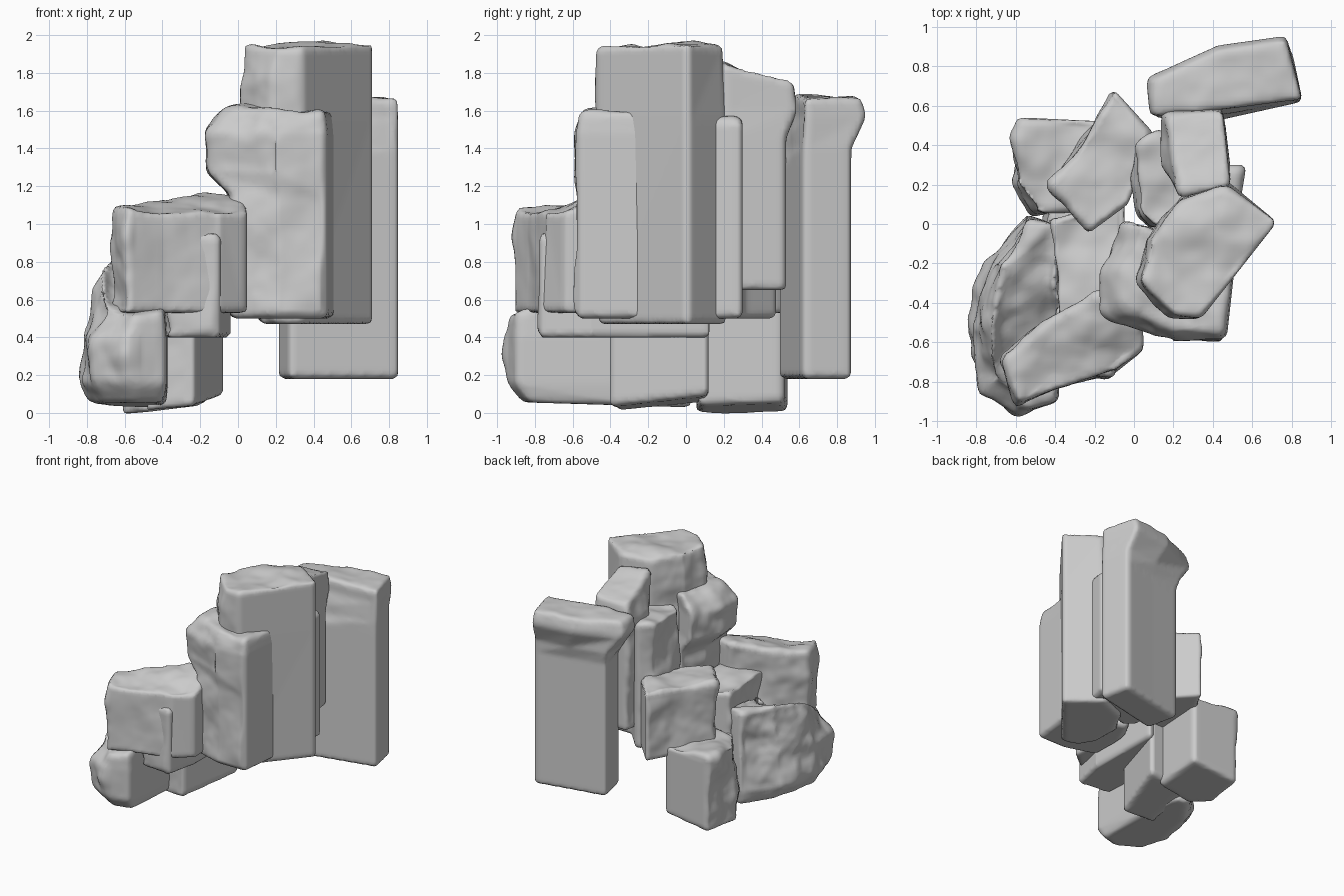
import bpy, bmesh
from mathutils import Vector, noise

ROUGH_DIR = Vector((-0.75, -0.2, 0.65))   # weathered side: left and top


def rock(name, rings, rough=0.05, bias=0.0, bevel=0.025, tilt=(0, 0), above=-1.0, seed=0):
    """Stack of matching outlines (z, [(x, y[, dz])...]) rounded, remeshed and weathered."""
    bm = bmesh.new()
    loops = []
    for i, (z, pts) in enumerate(rings):
        k = 1 if i == 0 else 0
        loops.append([bm.verts.new((p[0], p[1], z + k * (tilt[0] * p[0] + tilt[1] * p[1])
                                    + (p[2] if len(p) > 2 else 0))) for p in pts])
    n = len(loops[0])
    bm.faces.new(loops[0])
    bm.faces.new(loops[-1])
    for a, b in zip(loops, loops[1:]):
        for i in range(n):
            j = (i + 1) % n
            bm.faces.new((a[i], a[j], b[j], b[i]))
    bmesh.ops.recalc_face_normals(bm, faces=bm.faces)
    raw = bpy.data.meshes.new(name + "_raw")
    bm.to_mesh(raw)
    bm.free()
    ob = bpy.data.objects.new(name, raw)
    bpy.context.collection.objects.link(ob)
    bev = ob.modifiers.new("bevel", 'BEVEL')
    bev.width = bevel
    bev.segments = 2
    rem = ob.modifiers.new("remesh", 'REMESH')
    rem.mode = 'VOXEL'
    rem.voxel_size = 0.02
    dep = bpy.context.evaluated_depsgraph_get()
    mesh = bpy.data.meshes.new_from_object(ob.evaluated_get(dep))
    ob.modifiers.clear()
    ob.data = mesh
    mesh.name = name
    bpy.data.meshes.remove(raw)
    # weather the exposed side, leave right faces and undersides flat
    normals = [v.normal.copy() for v in mesh.vertices]
    off = Vector((seed * 3.7, seed * 1.3, seed * 2.1))
    for v, nor in zip(mesh.vertices, normals):
        w = min(1.0, max(0.0, nor.dot(ROUGH_DIR) * 1.3 + bias))
        w *= min(1.0, max(0.0, (v.co.z - above) * 6))
        p = v.co + off
        d = noise.noise(p * 2.8) + 0.4 * noise.noise(p * 7) + 0.1 * noise.noise(p * 15)
        v.co += nor * (d * rough * w)
    for f in mesh.polygons:
        f.use_smooth = True
    return ob


def prism(name, z0, z1, pts, top=None, **kw):
    return rock(name, [(z0, pts), (z1, top or pts)], **kw)


# tallest block, its top rising to the back
A0 = [(0.725, 0.01), (0.47, 0.22), (0.22, 0.12), (0.12, -0.08), (0.12, -0.3), (0.2, -0.43), (0.33, -0.47)]
A1 = [(0.725, 0.01), (0.47, 0.22), (0.22, 0.14), (0.08, -0.08), (0.02, -0.28), (0.18, -0.47), (0.34, -0.48)]
A2 = [(0.725, 0.01, 0), (0.47, 0.2, -0.02), (0.24, 0.12, -0.04), (0.08, -0.08, 0),
      (0.03, -0.28, 0), (0.2, -0.47, -0.02), (0.34, -0.48, -0.02)]
rock("tall_block", [(0.47, A0), (1.55, A1), (1.96, A2)], rough=0.05, seed=1)

# front block with overhanging left side
B0 = [(0.51, -0.22), (0.47, -0.58), (0.22, -0.58), (-0.04, -0.5), (-0.04, -0.2), (0.05, 0.0)]
B1 = [(0.51, -0.22), (0.47, -0.58), (0.2, -0.6), (-0.17, -0.46), (-0.18, -0.25), (-0.05, 0.02)]
B2 = [(0.5, -0.22, -0.02), (0.46, -0.56, -0.03), (0.2, -0.53, 0), (-0.06, -0.4, -0.02), (-0.04, -0.22, 0), (0.05, 0, 0.02)]
rock("front_block", [(0.5, B0), (1.15, B0), (1.28, B1), (1.48, B1), (1.62, B2)], rough=0.05, bias=0.2, seed=2)

# left middle block
C = [(0.05, -0.64), (-0.1, -0.76), (-0.4, -0.84), (-0.6, -0.92), (-0.68, -0.68), (-0.45, -0.5), (-0.15, -0.33), (0.04, -0.4)]
C1 = [(0.05, -0.64, -0.02), (-0.1, -0.74, 0), (-0.4, -0.84, -0.02), (-0.58, -0.91, 0),
      (-0.66, -0.68, 0), (-0.45, -0.5, 0), (-0.15, -0.33, 0.07), (0.04, -0.4, 0.05)]
prism("left_block", 0.53, 1.09, C, top=C1, rough=0.05, bias=0.3, seed=3)

# lower left boulder, sloping up behind the left block
D0 = [(-0.38, -0.39), (-0.4, -0.83), (-0.55, -0.87), (-0.72, -0.76), (-0.77, -0.55), (-0.68, -0.2), (-0.52, 0.03), (-0.42, 0)]
D1 = [(-0.37, -0.39), (-0.38, -0.9), (-0.55, -0.95), (-0.77, -0.84), (-0.84, -0.55), (-0.75, -0.2), (-0.55, 0.05), (-0.4, 0)]
D2 = [(-0.38, -0.39, 0.2), (-0.39, -0.9, -0.05), (-0.55, -0.94, -0.05), (-0.73, -0.8, 0.02),
      (-0.73, -0.52, 0.2), (-0.66, -0.2, 0.25), (-0.53, 0.03, 0.22), (-0.4, 0, 0.25)]
rock("low_boulder", [(0.03, D0), (0.15, D1), (0.4, D1), (0.57, D2)], rough=0.07, bias=0.15,
     tilt=(0, -0.03), seed=4)

# low inner block
prism("low_inner_block", 0.09, 0.6, [(-0.07, 0.12), (-0.23, -0.41), (-0.5, -0.36), (-0.42, 0.12)],
      tilt=(0.1, 0.08), rough=0.05, seed=5)

# back low block with a flat back
F = [(-0.16, 0.52), (-0.19, 0.07), (-0.5, 0.05), (-0.62, 0.2), (-0.58, 0.54)]
prism("back_low_block", 0.06, 0.63, F, rough=0.06, tilt=(0.12, 0.03), seed=6)

# connecting slab, its front corner pokes through the left block
prism("connecting_slab", 0.4, 0.94, [(-0.1, -0.78), (-0.38, -0.75), (-0.42, 0.02), (-0.05, 0.13), (-0.04, -0.5)],
      rough=0.05, bevel=0.015, seed=7)

# back middle block with a pointed corner
K = [(0.1, 0.46), (-0.1, 0.68), (-0.2, 0.5), (-0.42, 0.2), (-0.22, -0.04), (-0.03, 0.1)]
prism("back_middle_block", 0.53, 1.1, K, rough=0.05, bevel=0.015, seed=8)

# thin block between the tall pieces
J = [(0.57, 0.3), (0.54, 0.12), (0.1, -0.02), (0.02, 0.05), (0.01, 0.4), (0.13, 0.49), (0.3, 0.3)]
prism("thin_inner_block", 0.5, 1.55, J, rough=0.05, seed=9)

# tall rear block
I0 = [(0.5, 0.19), (0.46, 0.53), (0.18, 0.53), (0.16, 0.3), (0.24, 0.14)]
I1 = [(0.49, 0.19), (0.45, 0.59), (0.14, 0.58), (0.16, 0.3), (0.24, 0.14)]
I2 = [(0.49, 0.19, 0.04), (0.45, 0.57, -0.05), (0.16, 0.56, -0.08), (0.2, 0.3, 0), (0.24, 0.14, 0.05)]
rock("tall_rear_block", [(0.65, I0), (1.45, I0), (1.6, I1), (1.81, I2)], rough=0.04, seed=10)

# free-hanging rear pillar with a lip at its weathered head
H = [(0.855, 0.62), (0.8, 0.88), (0.5, 0.82), (0.21, 0.765), (0.27, 0.49)]
H1 = [(0.855, 0.62), (0.8, 0.88), (0.5, 0.85), (0.18, 0.78), (0.2, 0.51)]
H2 = [(0.855, 0.63), (0.77, 0.96), (0.42, 0.91), (0.05, 0.74), (0.07, 0.54)]
H3 = [(0.85, 0.63), (0.77, 0.93), (0.42, 0.88), (0.08, 0.72), (0.1, 0.55)]
rock("rear_pillar", [(0.18, H), (1.3, H), (1.4, H1), (1.57, H2), (1.67, H3)], rough=0.04, above=1.3, seed=11)
